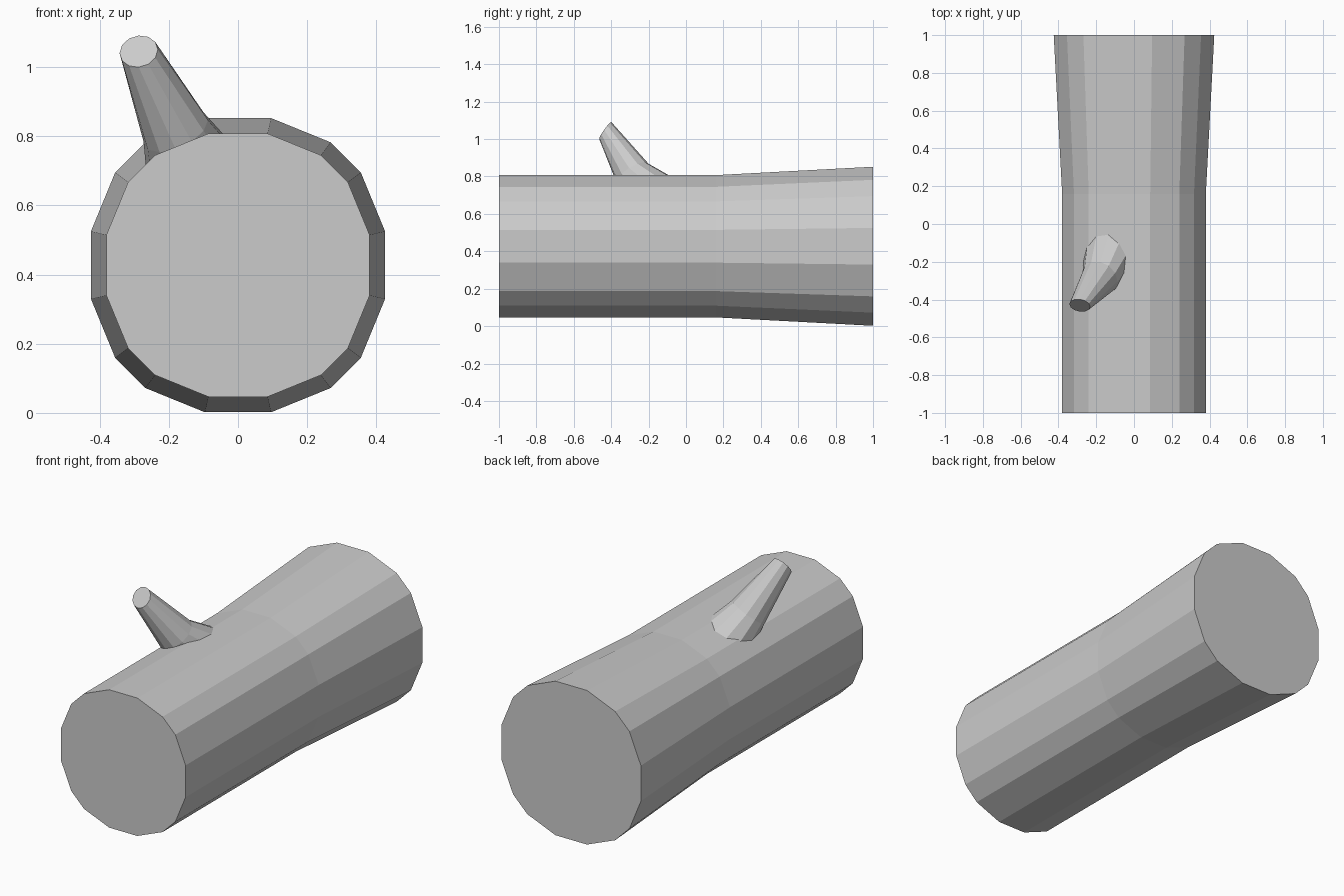
import bpy, bmesh, math
from mathutils import Vector

if "Cube" in bpy.data.objects:
    bpy.data.objects.remove(bpy.data.objects["Cube"])


def loft(name, rings):
    """Skin a closed solid through a list of equal-length rings."""
    bm = bmesh.new()
    loops = [[bm.verts.new(p) for p in ring] for ring in rings]
    n = len(loops[0])
    for a, b in zip(loops, loops[1:]):
        for i in range(n):
            j = (i + 1) % n
            bm.faces.new((a[i], a[j], b[j], b[i]))
    bm.faces.new(loops[0])
    bm.faces.new(loops[-1])
    bmesh.ops.recalc_face_normals(bm, faces=bm.faces)
    mesh = bpy.data.meshes.new(name)
    bm.to_mesh(mesh)
    bm.free()
    obj = bpy.data.objects.new(name, mesh)
    bpy.context.collection.objects.link(obj)
    return obj


def tilted_ring(center, normal, radius, sides=12):
    """Circle of points facing along normal, with a shared start direction."""
    n = Vector(normal).normalized()
    u = Vector((1, 0, 0))
    u = (u - n * u.dot(n)).normalized()
    v = n.cross(u)
    angles = [2 * math.pi * i / sides for i in range(sides)]
    return [Vector(center) + radius * (u * math.cos(a) + v * math.sin(a)) for a in angles]


# Log trunk: 16-sided section, straight at the front and flared at the back
quarter = [(0.425, 0.098), (0.355, 0.268), (0.268, 0.355), (0.096, 0.425)]
half = quarter + [(-x, z) for x, z in reversed(quarter)]
section = half + [(-x, -z) for x, z in half]
trunk_rings = [[(x * s, y, 0.427 + z * s) for x, z in section]
               for y, s in ((-1, 0.895), (0.16, 0.895), (1, 1))]
loft("log_trunk", trunk_rings)

# Branch stub: flared root buried in the trunk, tapering to an angled cut
axis = (-0.107, -0.145, 0.23)
loft("branch_stub", [
    tilted_ring((-0.125, -0.145, 0.69), axis, 0.145),
    tilted_ring((-0.18, -0.285, 0.815), axis, 0.10),
    tilted_ring((-0.287, -0.431, 1.045), (-0.15, -0.8, 0.57), 0.056),
])
